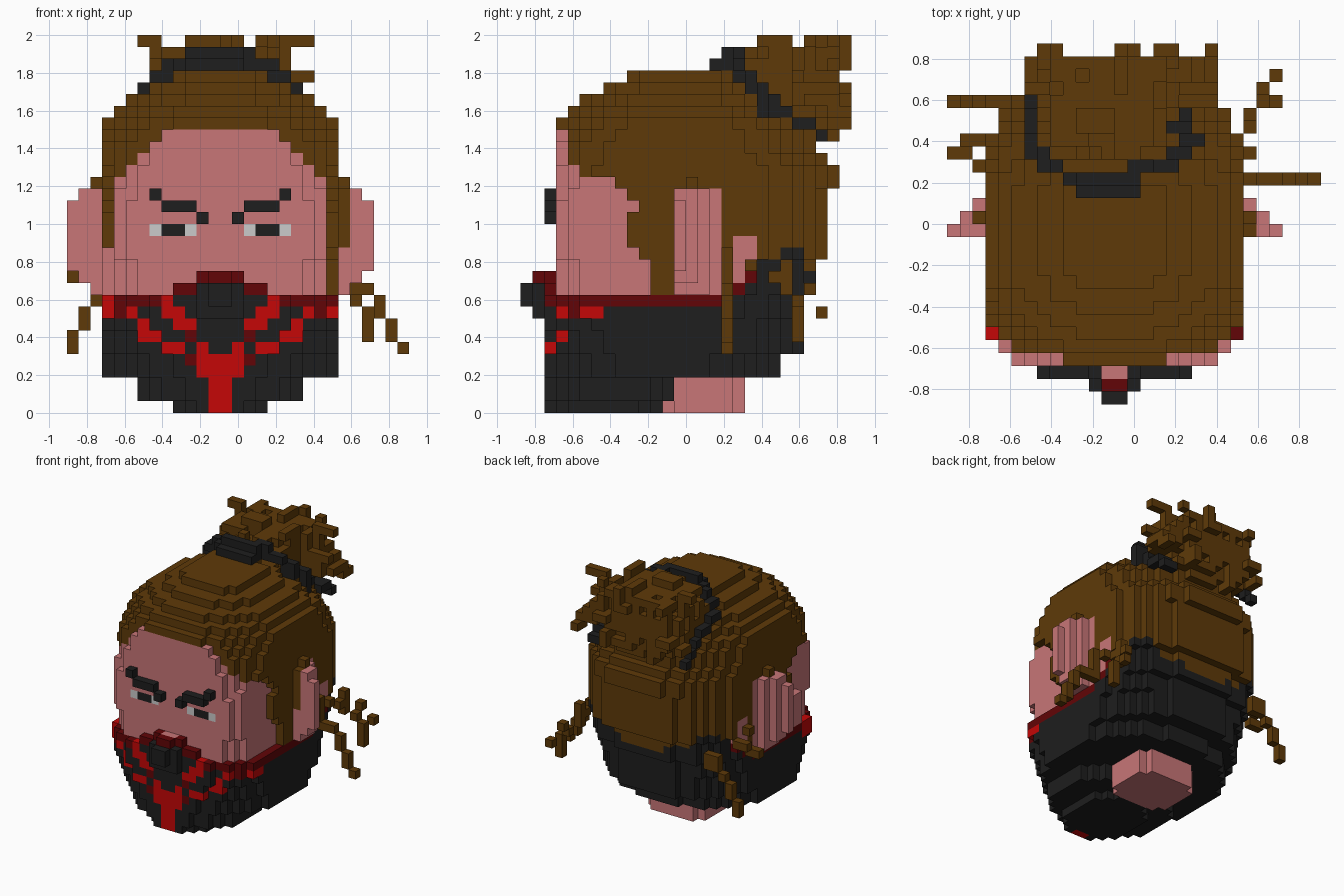
import bpy, bmesh, random
from mathutils import Vector

cube = bpy.data.objects.get("Cube")
if cube:
    bpy.data.objects.remove(cube, do_unlink=True)

random.seed(4)
V = 0.0625                                # block size
ORIGIN = Vector((-0.90625, -0.875, 0.0))  # corner of block (0, 0, 0)
MID = 13                                  # head centre line, in blocks

COLOURS = {
    "skin": (0.58, 0.18, 0.186), "brown": (0.113, 0.042, 0.0025),
    "black": (0.013, 0.013, 0.013), "red": (0.56, 0.002, 0.002),
    "dark_red": (0.122, 0.0015, 0.002), "eye_white": (0.6, 0.6, 0.6),
}
MATS = {}
for name, rgb in COLOURS.items():
    m = bpy.data.materials.new(name)
    m.use_nodes = True
    m.diffuse_color = (*rgb, 1)
    m.node_tree.nodes["Principled BSDF"].inputs["Base Color"].default_value = (*rgb, 1)
    MATS[name] = m

cells = {}                                # (i, j, k) -> (part, colour)


def box(part, colour, i, j, k):
    """Fill a block range; each of i, j, k is a number or an inclusive pair."""
    spans = [(s, s) if isinstance(s, int) else s for s in (i, j, k)]
    for a in range(spans[0][0], spans[0][1] + 1):
        for b in range(spans[1][0], spans[1][1] + 1):
            for c in range(spans[2][0], spans[2][1] + 1):
                cells[a, b, c] = (part, colour)


def pair(part, colour, i, j, k):
    """The same range on both sides of the head."""
    box(part, colour, i, j, k)
    lo, hi = (i, i) if isinstance(i, int) else i
    box(part, colour, (25 - hi, 25 - lo), j, k)


# Head layers: first level, last level, half width, front, back,
# then the squareness of the front and back outline
LAYERS = [
    (0, 0, 4, 2, 12, 2.3, 2.3), (1, 2, 7, 2, 14, 2.0, 2.0), (3, 4, 10, 2, 22, 2.1, 2.0),
    (5, 6, 10, 2, 24, 2.6, 2.1), (7, 7, 10, 2, 24, 3.1, 2.3), (8, 9, 10, 2, 24, 3.6, 2.5),
    (10, 12, 10, 3, 25, 4.0, 2.5), (13, 17, 10, 3, 26, 5.5, 2.7), (18, 18, 10, 3, 26, 4.6, 2.6),
    (19, 20, 10, 3, 27, 4.0, 2.4), (21, 21, 10, 3, 26, 3.4, 2.3), (22, 22, 10, 3, 25, 3.1, 2.3),
    (23, 23, 10, 3, 25, 2.7, 2.2), (24, 24, 10, 3, 24, 2.3, 2.1), (25, 25, 9, 4, 23, 2.2, 2.1),
    (26, 26, 8, 5, 22, 2.2, 2.1), (27, 27, 6, 7, 20, 2.3, 2.2), (28, 28, 4, 9, 18, 2.6, 2.3),
]
# Mask decoration, right half from the side to the centre, by level
PATTERN = {9: "dddddr....", 8: "rdr..rr...", 7: "...r..rr..", 6: "...rr..d..",
           5: ".....rr.r.", 4: ".......drr", 3: "........rr", 2: ".........r",
           1: ".........r", 0: ".........r"}
CODE = {"r": "red", "d": "dark_red", ".": "black"}
# Level -> first hair block from the front, and half width of the forehead
HAIRLINE = {23: (4, 5), 22: (4, 6), 21: (5, 7), 20: (6, 8), 19: (8, 9), 18: (9, 9),
            17: (10, 9), 16: (9, 9), 15: (9, 9), 14: (9, 9), 13: (10, 9)}


def mask_top(d, j):
    if j < 17:
        return 9
    if j < 22:
        return (10, 10, 11, 12, 12)[j - 17]
    return 13 if d > 7 else 10 + int(d / 3)


def head_cell(i, j, k):
    d = abs(i + 0.5 - MID)
    if k <= mask_top(d, j):
        if j < (7 if k > 3 else 3):
            return "mask", CODE[PATTERN[k][min(i, 25 - i) - 3]]
        rim = k == mask_top(d, j) and j < 20
        return "mask", "dark_red" if rim else "black"
    line, half = HAIRLINE.get(k, (11, 9))
    if k < 24 and j < line and (d < half or k < 20):
        if d > 9 and (i > MID or k >= 14 or j < 7):
            return None                   # hair stands out past the cheeks
        return "head", "skin"
    if (18 <= j <= 19 and k <= 14) or (13 <= j <= 16 and k <= 18):
        return "head", "skin"             # around the ears
    return "hair", "brown"


for k0, k1, half, front, back, n_front, n_back in LAYERS:
    mid_j, length = (front + back) / 2, (back - front) / 2
    for k in range(k0, k1 + 1):
        for j in range(front, back):
            n = n_front if j < mid_j else n_back
            v = (abs(j + 0.5 - mid_j) / length) ** n
            for i in range(MID - half, MID + half):
                u = ((abs(i + 0.5 - MID) - 0.3) / half) ** n
                c = head_cell(i, j, k) if u + v <= 1 else None
                if c:
                    cells[i, j, k] = c

# Red corner of the mask
box("mask", "red", 3, (5, 6), 9)

# Neck with clipped corners
box("neck", "skin", (9, 16), (13, 17), (0, 2))
box("neck", "skin", (10, 15), (12, 18), (0, 2))

# Raised middle of the mask
box("mask", "black", (9, 16), 2, 10)
pair("mask", "dark_red", (9, 10), 2, 10)
box("mask", "dark_red", (11, 14), 2, 11)
box("head", "skin", (12, 13), 2, 11)
box("mask", "black", (11, 14), 1, (8, 10))
box("mask", "dark_red", (12, 13), 1, 11)
box("mask", "black", (12, 13), 0, (9, 10))

# Ears, stepping outwards towards the front
pair("ears", "skin", 2, (13, 15), (10, 18))
pair("ears", "skin", 1, (13, 14), (11, 18))
pair("ears", "skin", 0, 13, (12, 17))
pair("hair", "brown", 2, 14, 19)
box("hair", "brown", 23, 13, (14, 18))

# Eyes set into the face, brows standing out
for i, colour in ((7, "eye_white"), (8, "black"), (9, "black"), (10, "eye_white")):
    pair("eyes", colour, i, 3, 15)
pair("eyebrows", "black", 7, 2, 18)
pair("eyebrows", "black", (8, 10), 2, 17)
pair("eyebrows", "black", 11, 2, 16)

# Hair bun: a ragged ball above the slanting tie, wider at the back
for i in range(7, 20):
    for j in range(19, 27):
        for k in range(23, 31):
            r = (abs(i - 12.5) / 6.3) ** 2.5 + (abs(j - 22.7) / 4.7) ** 2.5 + (abs(k - 27) / 4.6) ** 2.5
            if r <= 1 and j + k >= 48 and (i < 17 or j > 22):
                if r < 0.55 or random.random() < 0.65:
                    cells[i, j, k] = ("hair_bun", "brown")
# Tufts sticking out of the bun
for i, j, k in [((7, 8), (26, 27), 26), ((13, 14), 27, 29), ((16, 17), 27, 27), (20, (26, 27), 25),
                (8, (25, 27), 30), (18, (24, 26), 28), ((6, 7), 24, 31), (7, 24, (29, 30)),
                ((10, 12), (21, 22), 31), (13, (24, 26), 31), (16, (20, 22), 31),
                ((18, 20), 24, 31), (18, 24, (29, 30)), (16, 27, (24, 25)), (14, 27, (30, 31)),
                (10, 26, (23, 24)), ((19, 20), 23, 28), (8, (20, 21), 30), (17, 26, 31),
                ((18, 19), (23, 26), (26, 27)), (20, (24, 26), 26), (6, (25, 26), 25)]:
    box("hair_bun", "brown", i, j, k)

# Hair tie, highest in front and sloping down both sides
for i, j, k in [((10, 14), 16, (28, 29)), ((9, 14), 17, 29), ((10, 14), 17, 30),
                ((14, 15), 18, (29, 30)), ((16, 17), 18, 29), (8, 18, (28, 29)), (7, (18, 19), 28),
                (6, (19, 20), 27), (6, 21, 26), (6, 22, 26), (6, 23, 25), (6, 24, 24),
                ((17, 18), 19, (27, 28)), ((18, 19), 20, (25, 27)), ((17, 18), 21, (25, 26)),
                (18, 22, 25), ((18, 19), 23, 24), ((18, 19), 24, 24),
                ((18, 19), 25, 23), (6, 25, 23)]:
    box("hair_tie", "black", i, j, k)

# Loose strands behind the ears
for i, j, k in [(23, 17, (10, 13)), ((24, 25), 17, 10), (26, 17, (8, 9)), (27, 17, (6, 7)),
                (28, 17, 5), (23, 22, (10, 12)), (24, 23, 9), (24, 24, 10), (25, 23, (6, 8)),
                (25, 25, 8), (23, 19, 12), (23, 21, 11)]:
    box("left_strands", "brown", i, j, k)
for i, j, k in [((3, 4), 23, (10, 11)), (2, 23, 9), (1, 23, (7, 8)), (0, 23, (5, 6)),
                ((1, 2), 20, 12), ((0, 1), 19, 11), (2, 18, 13)]:
    box("right_strands", "brown", i, j, k)

# Turn each part into a mesh of its outer block faces
SIDES = [((1, 0, 0), [(1, 0, 0), (1, 1, 0), (1, 1, 1), (1, 0, 1)]),
         ((-1, 0, 0), [(0, 0, 0), (0, 0, 1), (0, 1, 1), (0, 1, 0)]),
         ((0, 1, 0), [(0, 1, 0), (0, 1, 1), (1, 1, 1), (1, 1, 0)]),
         ((0, -1, 0), [(0, 0, 0), (1, 0, 0), (1, 0, 1), (0, 0, 1)]),
         ((0, 0, 1), [(0, 0, 1), (1, 0, 1), (1, 1, 1), (0, 1, 1)]),
         ((0, 0, -1), [(0, 0, 0), (0, 1, 0), (1, 1, 0), (1, 0, 0)])]

for part in sorted({p for p, _ in cells.values()}):
    own = {c: col for c, (p, col) in cells.items() if p == part}
    slots = sorted(set(own.values()))
    bm = bmesh.new()
    verts = {}
    for c, colour in own.items():
        for step, corners in SIDES:
            if tuple(a + b for a, b in zip(c, step)) in cells:
                continue
            keys = [tuple(a + b for a, b in zip(c, q)) for q in corners]
            for key in keys:
                if key not in verts:
                    verts[key] = bm.verts.new(ORIGIN + V * Vector(key))
            bm.faces.new([verts[key] for key in keys]).material_index = slots.index(colour)
    mesh = bpy.data.meshes.new(part)
    bm.to_mesh(mesh)
    bm.free()
    for s in slots:
        mesh.materials.append(MATS[s])
    bpy.context.collection.objects.link(bpy.data.objects.new(part, mesh))
